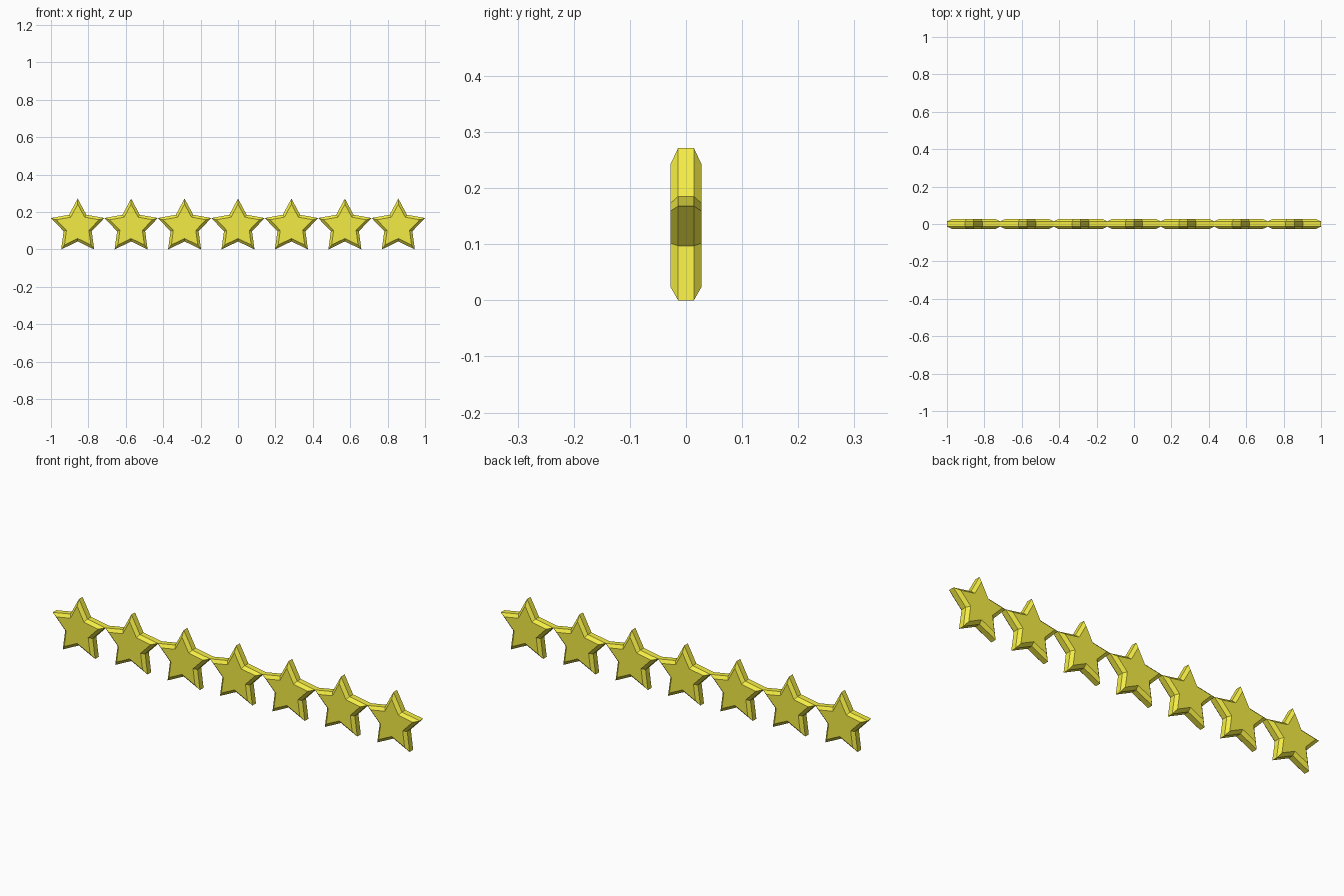
import bpy, bmesh, math

if "Cube" in bpy.data.objects:
    bpy.data.objects.remove(bpy.data.objects["Cube"])

COUNT = 7
PITCH = 2 / COUNT
R_OUT = PITCH / (2 * math.sin(math.radians(72)))   # tips of neighbours touch
R_IN = R_OUT * 0.525
CENTRE_Z = R_OUT * math.cos(math.radians(36))      # lower tips rest on z = 0

yellow = bpy.data.materials.new("yellow")
yellow.diffuse_color = (0.9, 0.84, 0.06, 1)
yellow.use_nodes = True
yellow.node_tree.nodes["Principled BSDF"].inputs["Base Color"].default_value = yellow.diffuse_color


def star_ring(bm, y, scale):
    """Ten-point star outline, upright in the XZ plane."""
    ring = []
    for i in range(10):
        a = math.radians(36 * i)
        r = (R_IN if i % 2 else R_OUT) * scale
        ring.append(bm.verts.new((r * math.sin(a), y, r * math.cos(a))))
    return ring


# Star: straight rim with a chamfer on the front and back
bm = bmesh.new()
rings = [star_ring(bm, y, s) for y, s in
         ((-0.028, 0.8), (-0.014, 1), (0.014, 1), (0.028, 0.8))]
for a, b in zip(rings, rings[1:]):
    for i in range(10):
        j = (i + 1) % 10
        bm.faces.new((a[i], a[j], b[j], b[i]))
bm.faces.new(rings[0])
bm.faces.new(rings[-1])
bmesh.ops.recalc_face_normals(bm, faces=bm.faces)
mesh = bpy.data.meshes.new("star")
bm.to_mesh(mesh)
bm.free()
mesh.materials.append(yellow)

# Row of stars joined tip to tip
for k in range(COUNT):
    star = bpy.data.objects.new(f"star_{k + 1}", mesh)
    star.location = ((k - (COUNT - 1) / 2) * PITCH, 0, CENTRE_Z)
    bpy.context.collection.objects.link(star)
